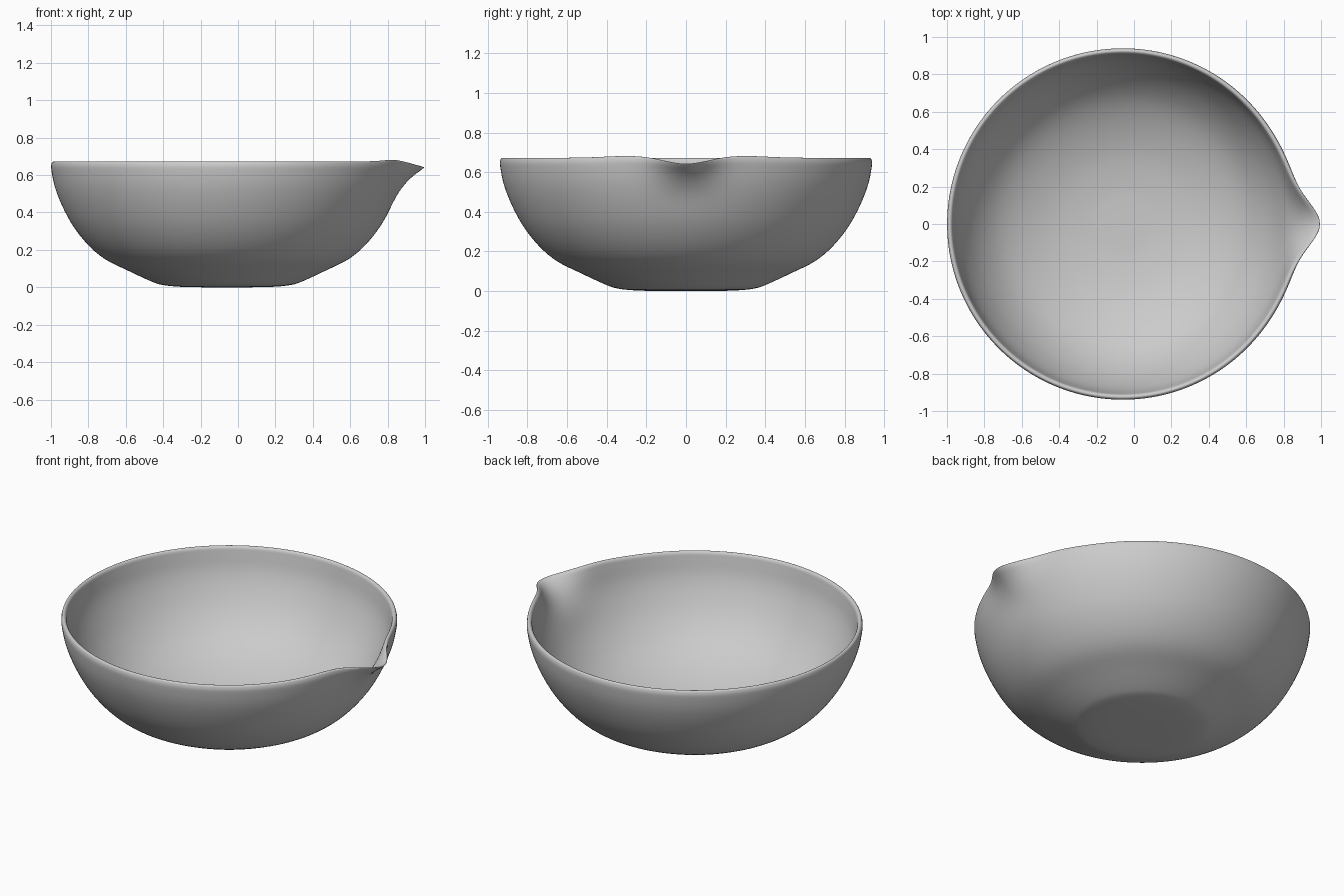
import bpy, bmesh, math
from mathutils import Vector

if "Cube" in bpy.data.objects:
    bpy.data.objects.remove(bpy.data.objects["Cube"])

CX, SEG = -0.06, 256

# half profile (radius, height): outside from foot to rim, over the lip, down the inside
OUTER = [(0.12, 0.0), (0.25, 0.003), (0.34, 0.012), (0.40, 0.03), (0.53, 0.09),
         (0.65, 0.15), (0.74, 0.225), (0.82, 0.325), (0.88, 0.435), (0.92, 0.54),
         (0.938, 0.63)]
LIP = [(0.937, 0.66), (0.930, 0.671), (0.920, 0.671), (0.911, 0.66)]
INNER = [(0.905, 0.63), (0.887, 0.54), (0.85, 0.445), (0.79, 0.34), (0.71, 0.245),
         (0.62, 0.175), (0.50, 0.115), (0.36, 0.07), (0.20, 0.045), (0.08, 0.04)]


def smooth_path(pts, n=4):
    """Catmull-Rom subdivision of the profile."""
    p = [Vector(q) for q in pts]
    p = [2 * p[0] - p[1]] + p + [2 * p[-1] - p[-2]]
    out = []
    for a, b, c, d in zip(p, p[1:], p[2:], p[3:]):
        for i in range(n):
            t = i / n
            out.append(0.5 * (2 * b + (c - a) * t + (2 * a - 5 * b + 4 * c - d) * t * t
                              + (3 * b - a - 3 * c + d) * t ** 3))
    return out + [p[-2]]


def spout(r, ang, z):
    """Pull the rim outward and down into a pouring spout at +x."""
    x, y = r * math.cos(ang), r * math.sin(ang)
    if x > 0:
        w = max(0.0, (z - 0.42) / 0.25) ** 2.5
        g = math.exp(-(y / 0.11) ** 2 / 2)
        shoulder = math.exp(-((abs(y) - 0.27) / 0.13) ** 2 / 2)
        x += w * (0.122 * g + 0.006 * shoulder)
        z += w * (0.010 * shoulder - 0.030 * g)
    return (x + CX, y, z)


# bowl: revolve the profile with the spout deformation
profile = smooth_path(OUTER + LIP + INNER)
bm = bmesh.new()
rings = [[bm.verts.new(spout(p.x, 2 * math.pi * k / SEG, p.y)) for k in range(SEG)]
         for p in profile]
for a, b in zip(rings, rings[1:]):
    for k in range(SEG):
        j = (k + 1) % SEG
        bm.faces.new((a[k], a[j], b[j], b[k]))
# close the underside and the inside floor
for ring, z in ((rings[0], 0.0), (rings[-1], 0.04)):
    c = bm.verts.new((CX, 0, z))
    for k in range(SEG):
        bm.faces.new((c, ring[k], ring[(k + 1) % SEG]))
bmesh.ops.recalc_face_normals(bm, faces=bm.faces[:])
mesh = bpy.data.meshes.new("bowl")
bm.to_mesh(mesh)
bm.free()
bowl = bpy.data.objects.new("spouted_bowl", mesh)
bpy.context.collection.objects.link(bowl)
for f in mesh.polygons:
    f.use_smooth = True
